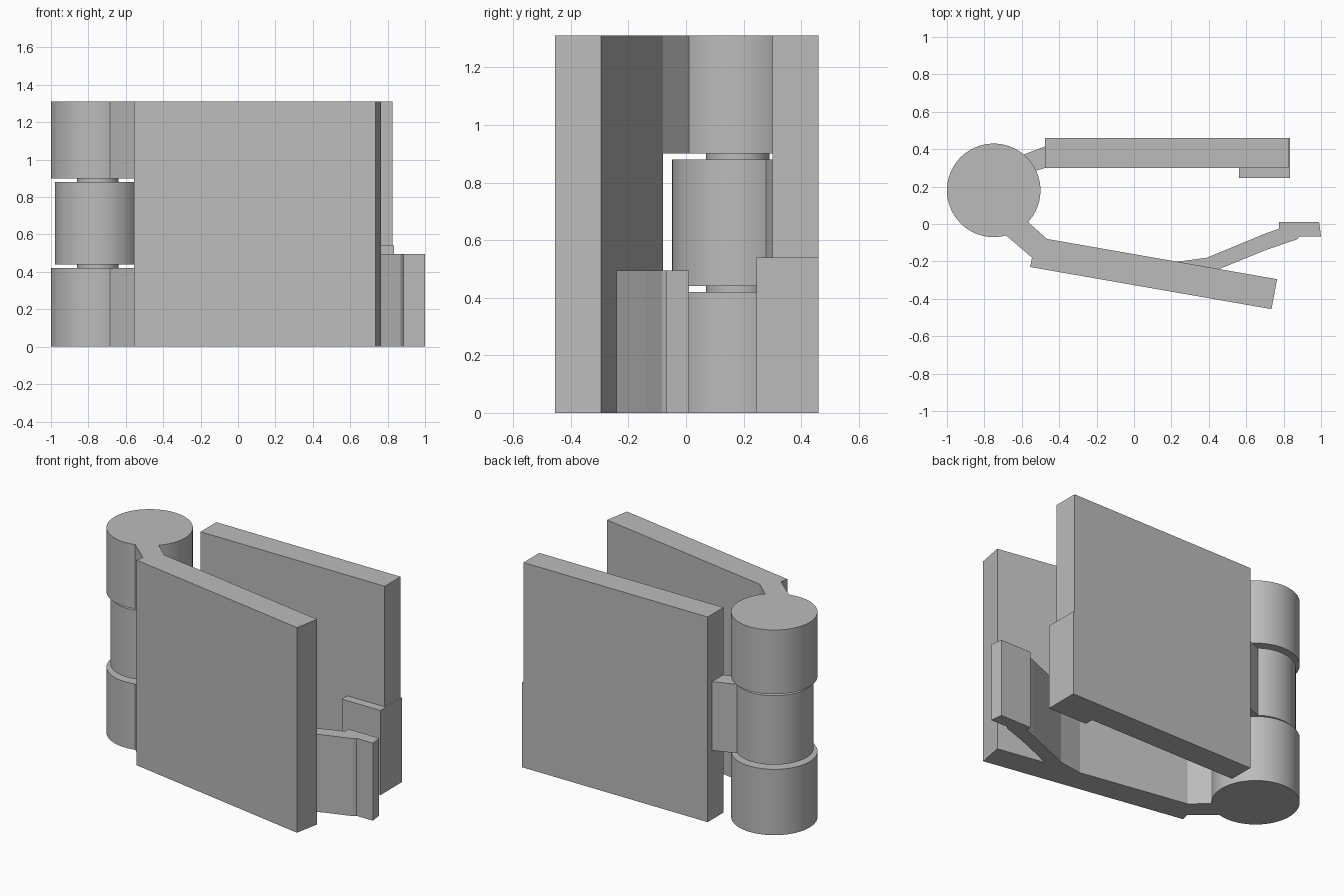
import bpy, bmesh, math

cube = bpy.data.objects.get("Cube")
if cube:
    bpy.data.objects.remove(cube, do_unlink=True)

grey = bpy.data.materials.new("plain_grey")
grey.use_nodes = True
grey.diffuse_color = (0.5, 0.5, 0.5, 1)
grey.node_tree.nodes["Principled BSDF"].inputs["Base Color"].default_value = (0.5, 0.5, 0.5, 1)

HEIGHT = 1.31
AXIS = (-0.75, 0.18)
LOWER, MIDDLE, UPPER = (0, 0.42), (0.44, 0.88), (0.9, HEIGHT)


def extrude(name, outline, z0, z1):
    """Upright prism from a plan outline."""
    bm = bmesh.new()
    face = bm.faces.new([bm.verts.new((x, y, z0)) for x, y in outline])
    top = bmesh.ops.extrude_face_region(bm, geom=[face])["geom"]
    verts = [v for v in top if isinstance(v, bmesh.types.BMVert)]
    bmesh.ops.translate(bm, verts=verts, vec=(0, 0, z1 - z0))
    bmesh.ops.recalc_face_normals(bm, faces=bm.faces)
    mesh = bpy.data.meshes.new(name)
    bm.to_mesh(mesh)
    bm.free()
    mesh.materials.append(grey)
    obj = bpy.data.objects.new(name, mesh)
    bpy.context.collection.objects.link(obj)
    return obj


def barrel(name, radius, z0, z1):
    """Smooth cylinder on the hinge axis."""
    bpy.ops.mesh.primitive_cylinder_add(vertices=96, radius=radius, depth=z1 - z0,
                                        location=(*AXIS, (z0 + z1) / 2))
    obj = bpy.context.object
    obj.name = name
    obj.data.materials.append(grey)
    bpy.ops.object.shade_smooth_by_angle(angle=math.radians(30))


# Hinge barrel: two outer knuckles, a slimmer middle one and the pin
barrel("lower_knuckle", 0.25, *LOWER)
barrel("middle_knuckle", 0.228, *MIDDLE)
barrel("upper_knuckle", 0.25, *UPPER)
barrel("hinge_pin", 0.11, 0.2, 1.1)

# Front leaf with its two arms
extrude("front_plate", [(-0.555, -0.23), (0.735, -0.455), (0.765, -0.295), (-0.465, -0.08),
                        (-0.545, -0.18)], 0, HEIGHT)
for name, span in (("lower_arm", LOWER), ("upper_arm", UPPER)):
    extrude(name, [(-0.72, -0.03), (-0.545, -0.18), (-0.465, -0.08), (-0.6, 0.04)], *span)

# Back leaf with its single arm
extrude("back_plate", [(-0.475, 0.3), (0.826, 0.3), (0.826, 0.46), (-0.475, 0.46)], 0, HEIGHT)
extrude("middle_arm", [(-0.62, 0.255), (-0.475, 0.3), (-0.475, 0.415), (-0.66, 0.345)], *MIDDLE)

# Catch wrapped around the free end of the back leaf
extrude("catch_block", [(0.562, 0.245), (0.835, 0.245), (0.835, 0.46), (0.826, 0.46),
                        (0.826, 0.3), (0.562, 0.3)], 0, 0.54)

# Bent latch tongue on the inside of the front leaf
extrude("latch_tongue", [(0.23, -0.202), (0.39, -0.18), (0.7, -0.052), (0.775, -0.025),
                         (0.775, 0.01), (0.99, 0.01), (1.0, -0.068), (0.885, -0.068),
                         (0.87, -0.083), (0.71, -0.137), (0.455, -0.241)], 0, 0.495)
